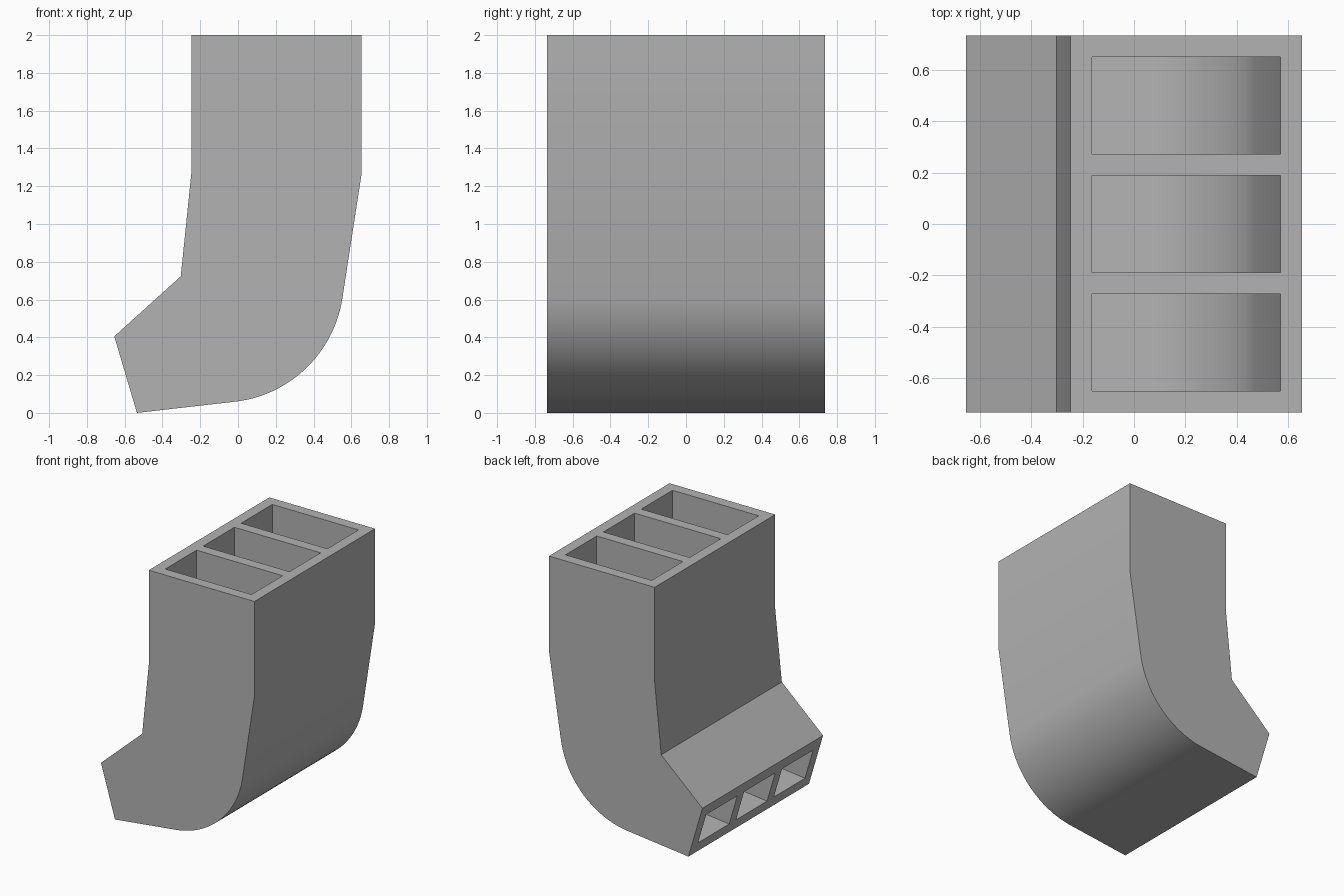
import bpy, bmesh
from math import radians, cos, sin
from mathutils import Vector

cube = bpy.data.objects.get("Cube")
if cube:
    bpy.data.objects.remove(cube)

WALL = 0.083
HALF = 0.735
# Width stations: solid wall, channel, solid wall, channel ...
STATIONS = [-HALF, -0.652, -0.272, -0.19, 0.19, 0.272, 0.652, HALF]

# Side profile as two walls (x, z), both running from the inlet down to the outlet
ARC_STEPS = 24
arc = []
for i in range(ARC_STEPS + 1):
    a = radians(-8.4 - (84 - 8.4) * i / ARC_STEPS)
    arc.append((-0.09 + 0.65 * cos(a), 0.705 + 0.65 * sin(a)))
heel = [Vector(p) for p in [(0.655, 2), (0.655, 1.27), *arc, (-0.535, 0)]]
throat = [Vector(p) for p in [(-0.247, 2), (-0.247, 1.27), (-0.303, 0.723), (-0.655, 0.405)]]


def inset(path, toward):
    """Offset a wall line by WALL, sliding its end points along the open ends."""
    result = []
    side = 1 if toward[0].x < path[0].x else -1
    normals = []
    for p, q in zip(path, path[1:]):
        d = (q - p).normalized()
        normals.append(Vector((d.y, -d.x)) * side)
    for i, p in enumerate(path):
        n = normals[min(i, len(normals) - 1)]
        if i in (0, len(path) - 1):
            move = (toward[i and -1] - p).normalized()
        else:
            move = (normals[i - 1] + n).normalized()
        result.append(p + move * WALL / move.dot(n))
    return result


heel_in, throat_in = inset(heel, throat), inset(throat, heel)
bm = bmesh.new()


def face(points):
    bm.faces.new([bm.verts.new(p) for p in points])


def strip(path, y0, y1):
    """Sheet following a path between two width stations."""
    for p, q in zip(path, path[1:]):
        face([(p.x, y0, p.y), (q.x, y0, q.y), (q.x, y1, q.y), (p.x, y1, p.y)])


for i, (y0, y1) in enumerate(zip(STATIONS, STATIONS[1:])):
    # Outer skin and the rims of both open ends
    strip(heel, y0, y1)
    strip(throat, y0, y1)
    for end in (0, -1):
        strip([heel[end], heel_in[end]], y0, y1)
        strip([throat[end], throat_in[end]], y0, y1)
        if i % 2 == 0:
            strip([heel_in[end], throat_in[end]], y0, y1)
    # Channel floor and roof
    if i % 2:
        strip(heel_in, y0, y1)
        strip(throat_in, y0, y1)
        for y in (y0, y1):
            face([(p.x, y, p.y) for p in heel_in + throat_in[::-1]])

# Outer side walls
outline = heel + [heel_in[-1], throat_in[-1]] + throat[::-1] + [throat_in[0], heel_in[0]]
for y in (-HALF, HALF):
    face([(p.x, y, p.y) for p in outline])

bmesh.ops.remove_doubles(bm, verts=bm.verts, dist=0.0005)
bmesh.ops.recalc_face_normals(bm, faces=bm.faces)
mesh = bpy.data.meshes.new("duct_elbow")
bm.to_mesh(mesh)
bm.free()

duct = bpy.data.objects.new("duct_elbow", mesh)
bpy.context.collection.objects.link(duct)

# Plain grey finish
grey = bpy.data.materials.new("plain grey")
grey.use_nodes = True
colour = (0.45, 0.45, 0.45, 1)
grey.diffuse_color = colour
grey.node_tree.nodes["Principled BSDF"].inputs["Base Color"].default_value = colour
mesh.materials.append(grey)

bpy.ops.object.select_all(action="DESELECT")
duct.select_set(True)
bpy.context.view_layer.objects.active = duct
bpy.ops.object.shade_smooth_by_angle(angle=radians(30))
